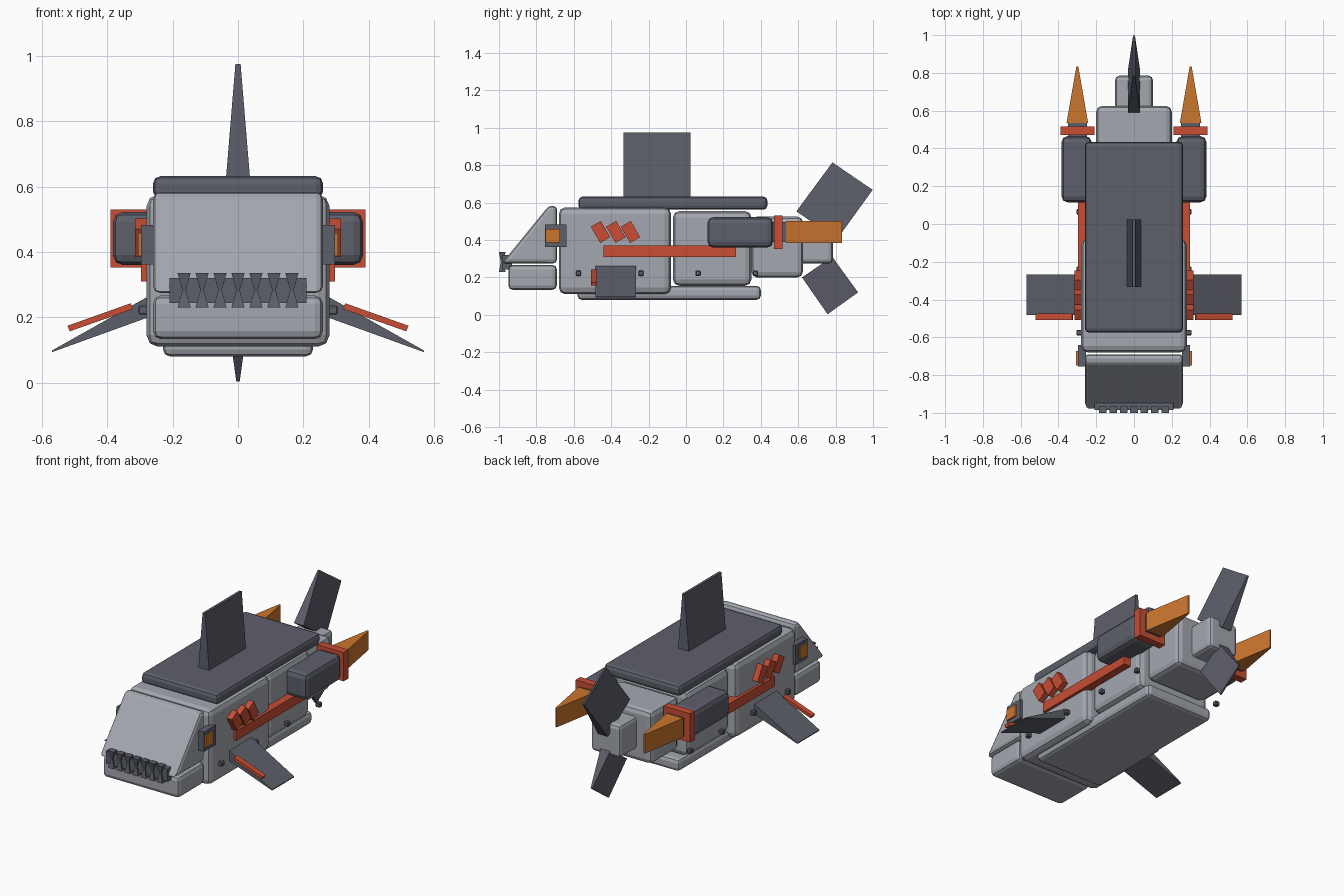
import bpy, bmesh, math
from mathutils import Matrix, Vector

if "Cube" in bpy.data.objects:
    bpy.data.objects.remove(bpy.data.objects["Cube"])


def material(name, rgb):
    m = bpy.data.materials.new(name)
    m.diffuse_color = (*rgb, 1)
    m.use_nodes = True
    m.node_tree.nodes["Principled BSDF"].inputs["Base Color"].default_value = m.diffuse_color
    return m


LIGHT = material("light grey", (0.37, 0.39, 0.43))
DARK = material("dark grey", (0.11, 0.115, 0.145))
RED = material("red", (0.58, 0.075, 0.035))
ORANGE = material("orange", (0.60, 0.18, 0.028))


def hexa(name, a, b, mat, bevel=0, segments=2):
    """Solid between two matching four-point loops, with optional bevel."""
    bm = bmesh.new()
    va = [bm.verts.new(p) for p in a]
    vb = [bm.verts.new(p) for p in b]
    bm.faces.new(va)
    bm.faces.new(vb[::-1])
    for i in range(4):
        j = (i + 1) % 4
        bm.faces.new((va[j], va[i], vb[i], vb[j]))
    bmesh.ops.recalc_face_normals(bm, faces=bm.faces)
    if bevel:
        bmesh.ops.bevel(bm, geom=bm.edges[:], offset=bevel, segments=segments,
                        profile=0.5, affect='EDGES')
    me = bpy.data.meshes.new(name)
    bm.to_mesh(me)
    bm.free()
    me.materials.append(mat)
    ob = bpy.data.objects.new(name, me)
    bpy.context.collection.objects.link(ob)
    return ob


def box(name, x, y, z, mat, bevel=0, segments=2):
    loop = [(0, 0), (1, 0), (1, 1), (0, 1)]
    ends = [[(x[i], y[j], zz) for i, j in loop] for zz in z]
    return hexa(name, ends[0], ends[1], mat, bevel, segments)


def side_profile(name, pts, x0, x1, mat, bevel=0):
    """Four-point yz profile extruded along x."""
    return hexa(name, [(x0, y, z) for y, z in pts], [(x1, y, z) for y, z in pts], mat, bevel)


def fin(name, base, tip, hb, ht):
    """Blade on the centre plane, thick at the base edge and thin at the tip edge."""
    def loop(edge, h):
        (y0, z0), (y1, z1) = edge
        return [(-h, y0, z0), (h, y0, z0), (h, y1, z1), (-h, y1, z1)]
    return hexa(name, loop(base, hb), loop(tip, ht), DARK)


# Hull segments, front to back
box("front_body", (-.28, .28), (-.68, -.08), (.11, .575), LIGHT, .035)
box("middle_body", (-.25, .25), (-.07, .35), (.155, .555), LIGHT, .035)
box("rear_body", (-.20, .20), (.35, .625), (.20, .525), LIGHT, .03)
box("tail_block", (-.10, .10), (.60, .785), (.275, .475), LIGHT, .022)
box("belly_plate", (-.23, .23), (-.58, .40), (.08, .155), LIGHT, .022)
box("back_plate", (-.26, .26), (-.575, .435), (.562, .632), DARK, .022)

# Head and jaw
side_profile("upper_head", [(-.985, .275), (-.69, .275), (-.69, .582), (-.735, .582)],
             -.26, .26, LIGHT, .02)
box("lower_jaw", (-.26, .26), (-.95, -.69), (.133, .267), LIGHT, .025)

# Mouth bar with opposing rows of teeth
box("mouth_bar", (-.21, .21), (-.985, -.93), (.243, .32), DARK)
for i in range(7):
    cx = (i - 3) * .055
    for label, zw, zt in (("upper", .335, .278), ("lower", .23, .287)):
        hexa(f"{label}_tooth_{i + 1}",
             [(cx + sx * .02, y, zw) for sx, y in ((-1, -1), (1, -1), (1, -.965), (-1, -.965))],
             [(cx + sx * .004, y, zt) for sx, y in ((-1, -.99), (1, -.99), (1, -.975), (-1, -.975))],
             DARK)

# Fins on the centre plane
fin("dorsal_fin", [(-.333, .61), (.025, .61)], [(-.333, .975), (.025, .975)], .038, .008)
fin("upper_tail_fin", [(.59, .553), (.808, .405)], [(.783, .815), (.998, .668)], .033, .005)
fin("lower_tail_fin", [(.62, .20), (.782, .31)], [(.757, .003), (.92, .12)], .033, .005)

# Paired parts
for s, side in ((1, "right"), (-1, "left")):
    def mx(a, b):
        return (s * a, s * b)

    # Engine pods with exhaust flames
    box(f"{side}_engine_pod", mx(.225, .383), (.115, .465), (.36, .522), DARK, .03)
    box(f"{side}_engine_neck", mx(.25, .35), (.45, .545), (.39, .495), DARK)
    box(f"{side}_engine_ring", mx(.21, .39), (.47, .517), (.353, .53), RED)
    hexa(f"{side}_exhaust_flame",
         [(s * x, .535, z) for x, z in ((.243, .385), (.357, .385), (.357, .502), (.243, .502))],
         [(s * x, .835, z) for x, z in ((.295, .385), (.305, .385), (.305, .502), (.295, .502))],
         ORANGE)

    # Side stripe and slanted gills
    box(f"{side}_stripe", mx(.245, .297), (-.44, .268), (.31, .37), RED)
    for i, cy in enumerate((-.457, -.375, -.297)):
        t = math.radians(30)
        u = Vector((math.cos(t), math.sin(t))) * .031
        v = Vector((-math.sin(t), math.cos(t))) * .05
        c = Vector((cy, .443))
        side_profile(f"{side}_gill_{i + 1}", [c - u - v, c + u - v, c + u + v, c - u + v],
                     s * .26, s * .315, RED)

    # Eye
    box(f"{side}_eye_frame", mx(.255, .297), (-.755, -.64), (.362, .483), DARK)
    box(f"{side}_eye", mx(.28, .306), (-.75, -.673), (.387, .458), ORANGE)

    # Pectoral fin with red leading bar
    hexa(f"{side}_pectoral_fin",
         [(s * .26, y, z) for y, z in ((-.483, .205), (-.268, .205), (-.268, .272), (-.483, .272))],
         [(s * .57, y, z) for y, z in ((-.483, .093), (-.268, .093), (-.268, .098), (-.483, .098))],
         DARK)
    bar = [(.322, .225), (.515, .157), (.522, .174), (.328, .243)]
    hexa(f"{side}_fin_bar", [(s * x, -.508, z) for x, z in bar],
         [(s * x, -.475, z) for x, z in bar], RED)

    # Row of bolts along the flank
    for i, by in enumerate((-.575, -.24, .065, .372)):
        box(f"{side}_bolt_{i + 1}", mx(.275, .305), (by - .014, by + .014), (.208, .236),
            DARK, .004, 1)
